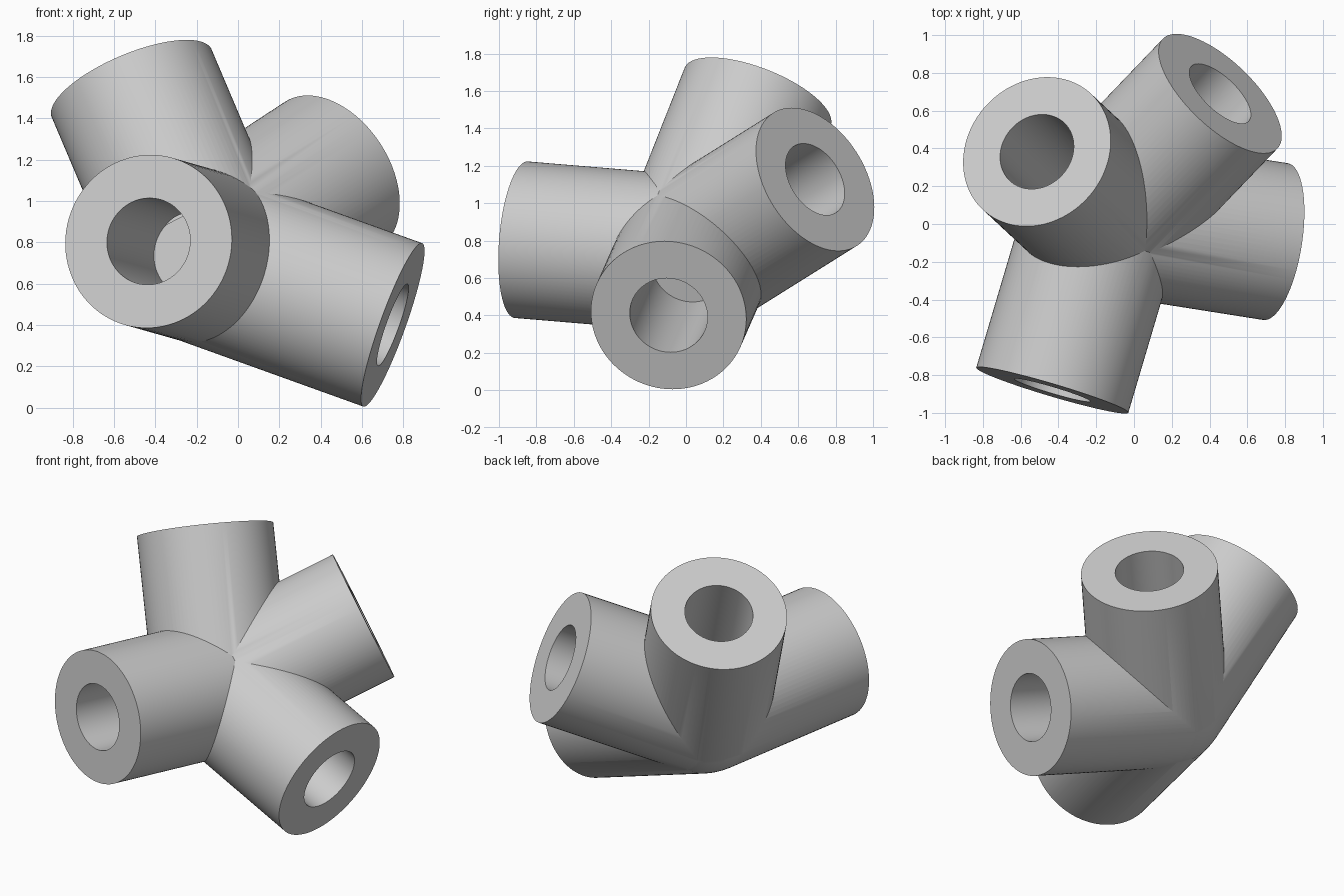
import bpy, bmesh, math
from mathutils import Vector

cube = bpy.data.objects.get("Cube")
if cube:
    bpy.data.objects.remove(cube, do_unlink=True)

NODE = Vector((-0.157, 0.05, 0.727))
LENGTH, RADIUS, BORE, BORE_START = 0.973, 0.42, 0.21, 0.17
SEGMENTS = 96

# Outward direction of each socket arm
ARMS = {
    "front_socket": (-0.283, -0.955, 0.08),
    "top_socket": (-0.367, 0.342, 0.865),
    "back_socket": (0.63, 0.658, 0.412),
    "side_socket": (0.931, -0.147, -0.335),
}

grey = bpy.data.materials.new("plain_grey")
grey.use_nodes = True
colour = (0.6, 0.6, 0.6, 1)
grey.diffuse_color = colour
grey.node_tree.nodes["Principled BSDF"].inputs["Base Color"].default_value = colour


def add_object(name, bm):
    bmesh.ops.recalc_face_normals(bm, faces=bm.faces)
    mesh = bpy.data.meshes.new(name)
    bm.to_mesh(mesh)
    bm.free()
    mesh.materials.append(grey)
    obj = bpy.data.objects.new(name, mesh)
    bpy.context.collection.objects.link(obj)
    return obj


def lathe(name, profile, direction):
    """Solid of revolution about an axis through the node."""
    bm = bmesh.new()
    rings = [[bm.verts.new((r * math.cos(a), r * math.sin(a), h))
              for a in (math.tau * i / SEGMENTS for i in range(SEGMENTS))]
             for r, h in profile]
    for low, high in zip(rings, rings[1:]):
        for i in range(SEGMENTS):
            j = (i + 1) % SEGMENTS
            bm.faces.new((low[i], low[j], high[j], high[i]))
    bm.faces.new(rings[0])
    bm.faces.new(rings[-1])
    obj = add_object(name, bm)
    turn = Vector(direction).to_track_quat("Z", "Y").to_matrix().to_4x4()
    obj.data.transform(turn)
    obj.location = NODE
    return obj


def combine(target, tool, operation):
    mod = target.modifiers.new(operation.lower(), "BOOLEAN")
    mod.operation = operation
    mod.solver = "EXACT"
    mod.object = tool
    bpy.context.view_layer.objects.active = target
    bpy.ops.object.modifier_apply(modifier=mod.name)
    bpy.data.objects.remove(tool, do_unlink=True)


# Round hub that closes the outside of the joint
bm = bmesh.new()
bmesh.ops.create_uvsphere(bm, u_segments=SEGMENTS, v_segments=48, radius=RADIUS * 0.998)
connector = add_object("four_way_connector", bm)
connector.location = NODE
bpy.context.view_layer.update()

# Four arms, eased into the hub at their inner ends
for name, direction in ARMS.items():
    arm = lathe(name, [(RADIUS * 0.9, -RADIUS * 0.3), (RADIUS, 0), (RADIUS, LENGTH)], direction)
    combine(connector, arm, "UNION")

# Blind bores
for name, direction in ARMS.items():
    bore = lathe(name + "_bore", [(BORE, BORE_START), (BORE, LENGTH + 0.1)], direction)
    combine(connector, bore, "DIFFERENCE")

bpy.ops.object.select_all(action="DESELECT")
connector.select_set(True)
bpy.context.view_layer.objects.active = connector
bpy.ops.object.shade_smooth_by_angle(angle=math.radians(30))
